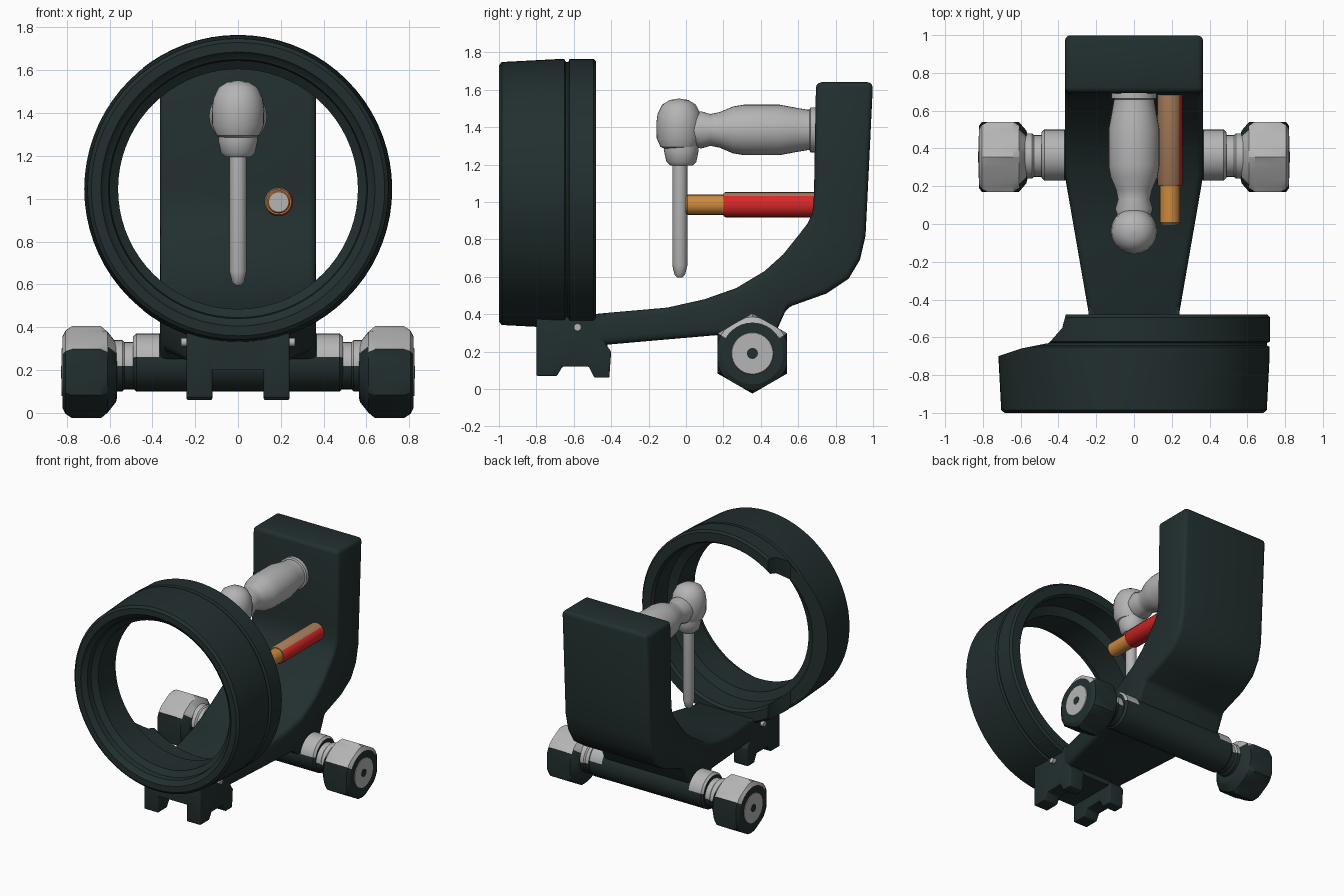
import bpy, bmesh, math
from mathutils import Vector

if "Cube" in bpy.data.objects:
    bpy.data.objects.remove(bpy.data.objects["Cube"])


def material(name, rgb):
    m = bpy.data.materials.new(name)
    m.diffuse_color = (*rgb, 1)
    m.use_nodes = True
    m.node_tree.nodes["Principled BSDF"].inputs["Base Color"].default_value = m.diffuse_color
    return m


DARK = material("dark_green_black", (0.016, 0.028, 0.028))
GREY = material("bare_metal", (0.46, 0.46, 0.46))
RED = material("red", (0.68, 0.02, 0.02))
ORANGE = material("orange", (0.60, 0.25, 0.045))
TAN = material("tan", (0.38, 0.20, 0.10))


def finish(name, bm, mats, rule=None, bevel=0, angle=35):
    """Turn a bmesh into a shaded object; rule picks a material per face."""
    bmesh.ops.remove_doubles(bm, verts=bm.verts, dist=1e-5)
    bmesh.ops.recalc_face_normals(bm, faces=bm.faces)
    bm.normal_update()
    if rule:
        for f in bm.faces:
            f.material_index = rule(f.calc_center_median(), f.normal)
    me = bpy.data.meshes.new(name)
    bm.to_mesh(me)
    bm.free()
    for m in mats:
        me.materials.append(m)
    ob = bpy.data.objects.new(name, me)
    bpy.context.collection.objects.link(ob)
    bpy.ops.object.select_all(action='DESELECT')
    ob.select_set(True)
    bpy.context.view_layer.objects.active = ob
    if bevel:
        b = ob.modifiers.new("bevel", 'BEVEL')
        b.width, b.segments, b.limit_method = bevel, 3, 'ANGLE'
        b.angle_limit = math.radians(40)
        bpy.ops.object.modifier_apply(modifier=b.name)
    bpy.ops.object.shade_smooth_by_angle(angle=math.radians(angle))
    return ob


def lathe(name, profile, axis, centre, mats, rule=None, segs=32, closed=False,
          limit=None, angle=35):
    """Spin (radius, position) points round an axis; limit trims the radius by angle."""
    bm = bmesh.new()
    rings = []
    for r, t in profile:
        ring = []
        for i in range(segs):
            a = 2 * math.pi * i / segs
            q = min(r, limit(a)) if limit else r
            u, v = q * math.cos(a), q * math.sin(a)
            p = {'X': (t, u, v), 'Y': (u, t, v), 'Z': (u, v, t)}[axis]
            ring.append(bm.verts.new(Vector(p) + Vector(centre)))
        rings.append(ring)
    pairs = list(zip(rings, rings[1:]))
    if closed:
        pairs.append((rings[-1], rings[0]))
    else:
        bm.faces.new(rings[0])
        bm.faces.new(rings[-1])
    for a, b in pairs:
        for i in range(segs):
            j = (i + 1) % segs
            bm.faces.new((a[i], a[j], b[j], b[i]))
    return finish(name, bm, mats, rule, angle=angle)


def prism(name, pts, lo, hi, axis, mats, bevel=0):
    """Extrude an outline along x (yz points) or z (xy points)."""
    bm = bmesh.new()
    make = (lambda p, t: (t, *p)) if axis == 'X' else (lambda p, t: (*p, t))
    a = [bm.verts.new(make(p, lo)) for p in pts]
    b = [bm.verts.new(make(p, hi)) for p in pts]
    bm.faces.new(a)
    bm.faces.new(b)
    for i in range(len(pts)):
        j = (i + 1) % len(pts)
        bm.faces.new((a[i], a[j], b[j], b[i]))
    return finish(name, bm, mats, bevel=bevel)


# Round front ring, with the rear collar cut back on its left side
ring = lathe("front_ring", [
    (0.685, -1.0), (0.703, -0.985), (0.718, -0.70), (0.718, -0.65), (0.703, -0.642),
    (0.703, -0.630), (0.72, -0.622), (0.72, -0.495), (0.705, -0.48), (0.635, -0.48),
    (0.62, -0.50), (0.62, -0.66), (0.56, -0.69), (0.56, -0.90), (0.60, -0.93),
    (0.605, -0.97), (0.63, -0.985), (0.64, -1.0)],
    'Y', (0, 0, 1.045), [DARK], segs=72, closed=True)
cutter = prism("ring_cutter", [(-0.85, -0.72), (-0.72, -0.70), (-0.60, -0.66), (-0.45, -0.63),
                               (-0.38, -0.55), (-0.34, -0.40), (-0.85, -0.40)],
               0.2, 1.9, 'Z', [DARK])
cutter.hide_render = True
bpy.context.view_layer.objects.active = ring
ring.select_set(True)
cut = ring.modifiers.new("cut", 'BOOLEAN')
cut.operation, cut.object, cut.solver = 'DIFFERENCE', cutter, 'EXACT'
bpy.ops.object.modifier_apply(modifier=cut.name)
bpy.data.objects.remove(cutter)
bpy.ops.object.select_all(action='DESELECT')
ring.select_set(True)
bpy.ops.object.shade_smooth_by_angle(angle=math.radians(35))

# Curved arm rising into the back plate: (lower y, z, upper y, z) stations
stations = [(-0.50, 0.23, -0.50, 0.40), (-0.10, 0.265, -0.10, 0.435), (0.19, 0.29, 0.10, 0.48),
            (0.24, 0.24, 0.27, 0.54), (0.47, 0.28, 0.42, 0.63), (0.54, 0.435, 0.52, 0.72),
            (0.75, 0.51, 0.60, 0.82), (0.87, 0.59, 0.65, 0.885), (0.93, 0.69, 0.675, 0.94),
            (0.96, 0.82, 0.682, 1.00), (0.97, 1.02, 0.685, 1.08), (1.0, 1.64, 0.695, 1.64)]


def half_width(y):
    return 0.235 + 0.13 * min(1, max(0, (y + 0.5) / 0.75))


bm = bmesh.new()
loops = []
for ly, lz, uy, uz in stations:
    wl, wu = half_width(ly), half_width(uy)
    loops.append([bm.verts.new(p) for p in
                  ((-wl, ly, lz), (wl, ly, lz), (wu, uy, uz), (-wu, uy, uz))])
bm.faces.new(loops[0])
bm.faces.new(loops[-1])
for a, b in zip(loops, loops[1:]):
    for i in range(4):
        j = (i + 1) % 4
        bm.faces.new((a[i], a[j], b[j], b[i]))
finish("arm_and_back_plate", bm, [DARK], bevel=0.03)

# Notched front foot: two shaped cheeks joined by a bridge, with side pins
cheek = [(-0.80, 0.40), (-0.80, 0.07), (-0.69, 0.07), (-0.66, 0.12), (-0.52, 0.12),
         (-0.49, 0.06), (-0.41, 0.06), (-0.40, 0.20), (-0.43, 0.24), (-0.43, 0.40)]
for side, s in (("left", -1), ("right", 1)):
    prism(f"foot_cheek_{side}", cheek, *sorted((s * 0.12, s * 0.24)), 'X', [DARK], bevel=0.008)
    lathe(f"foot_pin_{side}", [(0.02, 0.22), (0.02, 0.265)], 'X', (0, -0.58, 0.33), [GREY],
          segs=12).scale.x = s
prism("foot_bridge", [(-0.80, 0.20), (-0.42, 0.20), (-0.42, 0.40), (-0.80, 0.40)],
      -0.125, 0.125, 'X', [DARK])

# Cross tube under the arm, worn to metal on top at both ends
lathe("cross_tube", [(0.12, -0.49), (0.135, -0.475), (0.135, -0.37), (0.135, 0.37),
                     (0.135, 0.475), (0.12, 0.49)], 'X', (0, 0.365, 0.235), [DARK, GREY],
      lambda c, n: int(abs(c.x) > 0.37 and c.z > 0.27))


# Chamfered hexagonal knobs with necks, worn on top
def hexagon(a):
    return 0.186 / math.cos((a + math.pi / 6) % (math.pi / 3) - math.pi / 6)


for side, s in (("left", -1), ("right", 1)):
    def at(points):
        return [(r, s * x) for r, x in points]
    lathe(f"knob_neck_{side}", at([(0.11, 0.45), (0.11, 0.53), (0.12, 0.54), (0.12, 0.60)]),
          'X', (0, 0.36, 0.22), [DARK, GREY], lambda c, n: int(c.z > 0.21))
    lathe(f"knob_{side}", at([(0.12, 0.565), (0.14, 0.57), (0.19, 0.61), (0.22, 0.64),
                              (0.22, 0.775), (0.195, 0.805), (0.165, 0.82)]),
          'X', (0, 0.355, 0.19), [DARK, GREY],
          lambda c, n: int(c.z > 0.285 and abs(n.x) < 0.95), segs=36, limit=hexagon, angle=25)
    lathe(f"knob_end_disc_{side}", at([(0.115, 0.815), (0.11, 0.824)]),
          'X', (0, 0.355, 0.19), [GREY])
    lathe(f"knob_end_hole_{side}", at([(0.03, 0.82), (0.03, 0.826)]),
          'X', (0, 0.355, 0.19), [DARK], segs=12)

# Grey lever: turned horizontal body, domed elbow, collar and hanging rod
lathe("lever_body", [(0.09, -0.04), (0.09, 0.05), (0.10, 0.08), (0.085, 0.13), (0.095, 0.18),
                     (0.125, 0.25), (0.135, 0.31), (0.135, 0.50), (0.12, 0.58), (0.108, 0.65),
                     (0.108, 0.66), (0.12, 0.665), (0.12, 0.70)], 'Y', (0, 0, 1.385), [GREY])
lathe("lever_elbow", [(0.07, 1.28), (0.10, 1.295), (0.12, 1.34), (0.122, 1.42), (0.115, 1.47),
                      (0.09, 1.52), (0.05, 1.545), (0.005, 1.552)], 'Z', (0, -0.037, 0), [GREY])
lathe("lever_collar", [(0.06, 1.195), (0.08, 1.215), (0.092, 1.27), (0.092, 1.30)],
      'Z', (0, -0.025, 0), [GREY])
lathe("lever_rod", [(0.012, 0.595), (0.028, 0.61), (0.04, 0.66), (0.04, 1.22)],
      'Z', (0, -0.033, 0), [GREY], segs=16)

# Two-tone tube with an orange tip and pale end
lathe("striped_tube", [(0.06, 0.20), (0.067, 0.21), (0.067, 0.70)], 'Y', (0.19, 0, 0.985),
      [RED, TAN], lambda c, n: int((c.z - 0.985) > (c.x - 0.19)), segs=24)
lathe("tube_tip", [(0.048, 0.0), (0.054, 0.008), (0.054, 0.23)], 'Y', (0.19, 0, 0.985),
      [ORANGE], segs=20)
lathe("tube_end", [(0.045, -0.004), (0.045, 0.004)], 'Y', (0.19, 0, 0.985), [GREY], segs=20)
